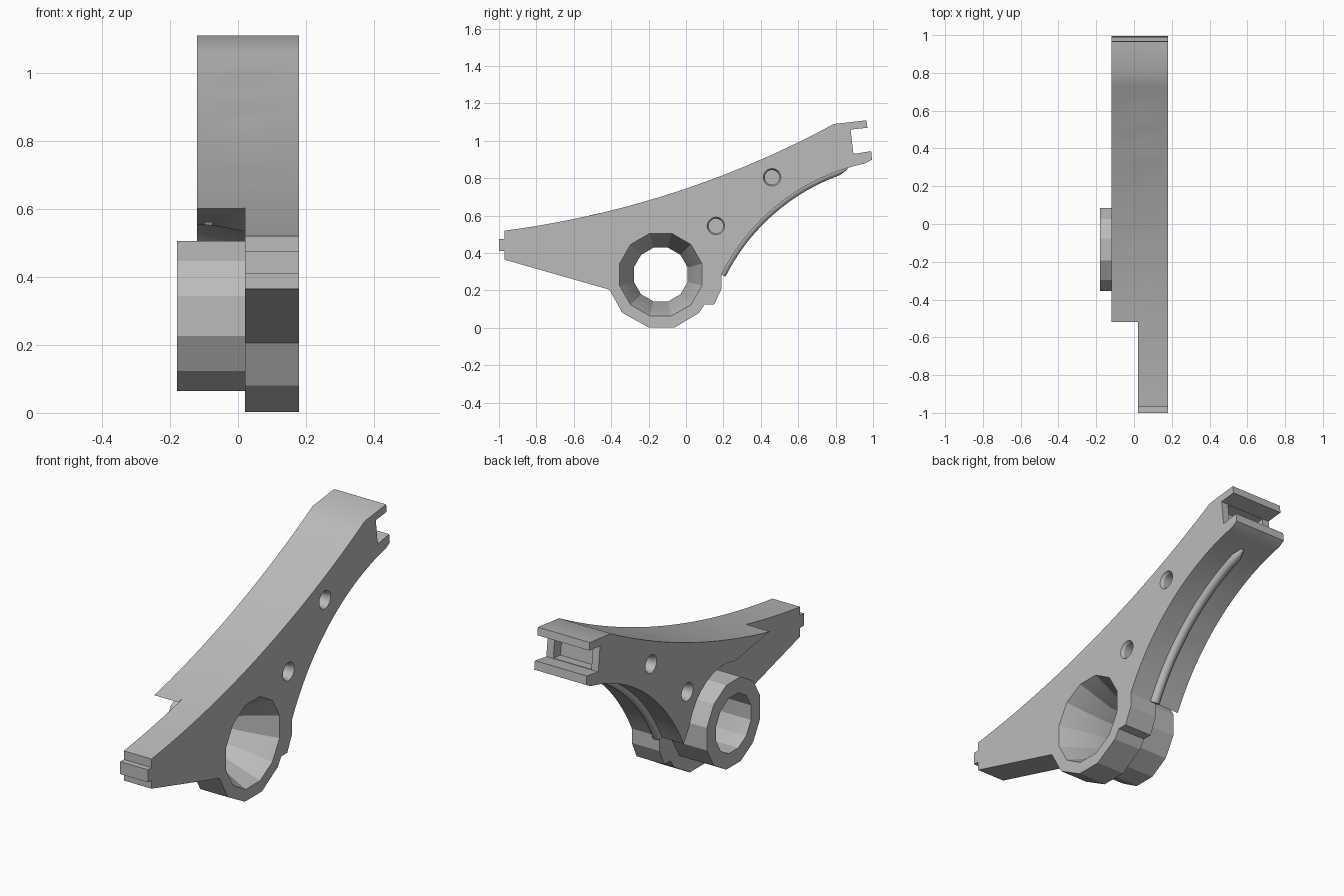
import bpy, bmesh, math
from mathutils import Vector, Matrix

if "Cube" in bpy.data.objects:
    bpy.data.objects.remove(bpy.data.objects["Cube"])

grey = bpy.data.materials.new("plain grey")
grey.use_nodes = True
COLOUR = (0.5, 0.5, 0.5, 1)
grey.diffuse_color = COLOUR
grey.node_tree.nodes["Principled BSDF"].inputs["Base Color"].default_value = COLOUR

HUB = (-0.135, 0.285)


def arc(a, m, b, n=20):
    """Points (y, z) on the circle through a, m and b."""
    a, m, b = Vector(a), Vector(m), Vector(b)
    u, v = m - a, b - a
    d = 2 * (u.x * v.y - u.y * v.x)
    c = a + Vector((v.y * u.dot(u) - u.y * v.dot(v), u.x * v.dot(v) - v.x * u.dot(u))) / d
    start, sweep = a - c, (a - c).angle_signed(b - c)
    return [tuple(c + Matrix.Rotation(-sweep * i / n, 2) @ start) for i in range(n + 1)]


def make(name, bm):
    bmesh.ops.recalc_face_normals(bm, faces=bm.faces)
    mesh = bpy.data.meshes.new(name)
    bm.to_mesh(mesh)
    bm.free()
    mesh.materials.append(grey)
    ob = bpy.data.objects.new(name, mesh)
    bpy.context.collection.objects.link(ob)
    return ob


def extrude(name, profile, x0, x1):
    """Side profile of (y, z) points extruded along x."""
    bm = bmesh.new()
    face = bm.faces.new([bm.verts.new((x0, y, z)) for y, z in profile])
    new = bmesh.ops.extrude_face_region(bm, geom=[face])["geom"]
    bmesh.ops.translate(bm, vec=(x1 - x0, 0, 0),
                        verts=[g for g in new if isinstance(g, bmesh.types.BMVert)])
    return make(name, bm)


def turned(name, centre, rings, sides):
    """Closed turned solid along x from (x, radius) rings, flat side up."""
    bm = bmesh.new()
    loops = []
    for x, r in rings:
        angles = [2 * math.pi * (i + 0.5) / sides for i in range(sides)]
        loops.append([bm.verts.new((x, centre[0] + r * math.cos(t), centre[1] + r * math.sin(t)))
                      for t in angles])
    for a, b in zip(loops, loops[1:]):
        for i in range(sides):
            j = (i + 1) % sides
            bm.faces.new((a[i], a[j], b[j], b[i]))
    bm.faces.new(loops[0])
    bm.faces.new(loops[-1])
    return make(name, bm)


def combine(target, tool, operation):
    mod = target.modifiers.new("join", "BOOLEAN")
    mod.object, mod.operation, mod.solver = tool, operation, "EXACT"
    graph = bpy.context.evaluated_depsgraph_get()
    mesh = bpy.data.meshes.new_from_object(target.evaluated_get(graph))
    target.modifiers.clear()
    target.data = mesh
    bpy.data.objects.remove(tool)


# Shared outlines
top = arc((-0.97, 0.52), (0, 0.745), (0.79, 1.09), 28)
under = arc((0.96, 0.88), (0.5, 0.665), (0.19, 0.285))
fork = [(0.965, 1.11), (0.97, 1.07), (0.88, 1.06), (0.895, 0.93), (0.99, 0.945), (0.995, 0.9)]
tab = [(-0.97, 0.41), (-1, 0.41), (-1, 0.475), (-0.97, 0.475)]
foot = [(0.19, 0.21), (0.15, 0.125), (0.1, 0.125), (0.07, 0.08), (-0.06, 0.003), (-0.2, 0.003),
        (-0.34, 0.08), (-0.41, 0.205), (-0.97, 0.365)]

# Full-length side plate
arm = extrude("lever_arm", top + fork + under + foot + tab, 0.02, 0.18)

# Thick upper part, with a tapered clearance around the hub
slab_top = [(-0.52, 0.601)] + [p for p in top if p[0] > -0.5]
slab = extrude("slab", slab_top + fork + under + [(0.09, 0.44), (-0.2, 0.55)], -0.12, 0.02)
combine(slab, turned("clearance", HUB, [(-0.15, 0.295), (0.02, 0.25), (0.03, 0.25)], 32), "DIFFERENCE")
combine(arm, slab, "UNION")

# Hub boss and its flared bore
combine(arm, turned("boss", HUB, [(-0.18, 0.228), (0.05, 0.228)], 12), "UNION")
combine(arm, turned("bore", HUB, [(-0.25, 0.149), (0.0, 0.149), (0.18, 0.228), (0.25, 0.228)], 12),
        "DIFFERENCE")

# Blind pin holes on both sides
for spot in ((0.46, 0.805), (0.16, 0.545)):
    for face_x, out in ((0.18, 1), (-0.12, -1)):
        rings = [(face_x + out * 0.05, 0.047), (face_x, 0.047), (face_x - out * 0.015, 0.039),
                 (face_x - out * 0.08, 0.039)]
        combine(arm, turned("pin_hole", spot, rings, 24), "DIFFERENCE")

# Pocket in the fork end
combine(arm, extrude("pocket", [(0.82, 1.05), (0.92, 1.063), (0.93, 0.937), (0.835, 0.925)],
                     -0.08, 0.14), "DIFFERENCE")

# Rounded bead under the curved edge
curve = bpy.data.curves.new("underside_bead", "CURVE")
curve.dimensions = "3D"
curve.bevel_depth, curve.bevel_resolution, curve.use_fill_caps = 0.025, 3, True
path = under[2:]
spline = curve.splines.new("POLY")
spline.points.add(len(path) - 1)
for point, (y, z) in zip(spline.points, path):
    point.co = (0.03, y, z, 1)
spline.points[0].radius = 0.3
curve.materials.append(grey)
bead = bpy.data.objects.new("underside_bead", curve)
bpy.context.collection.objects.link(bead)

# Smooth the long curves, keep the facets of the hub
bpy.ops.object.select_all(action="DESELECT")
arm.select_set(True)
bpy.context.view_layer.objects.active = arm
bpy.ops.object.shade_smooth_by_angle(angle=math.radians(25))
